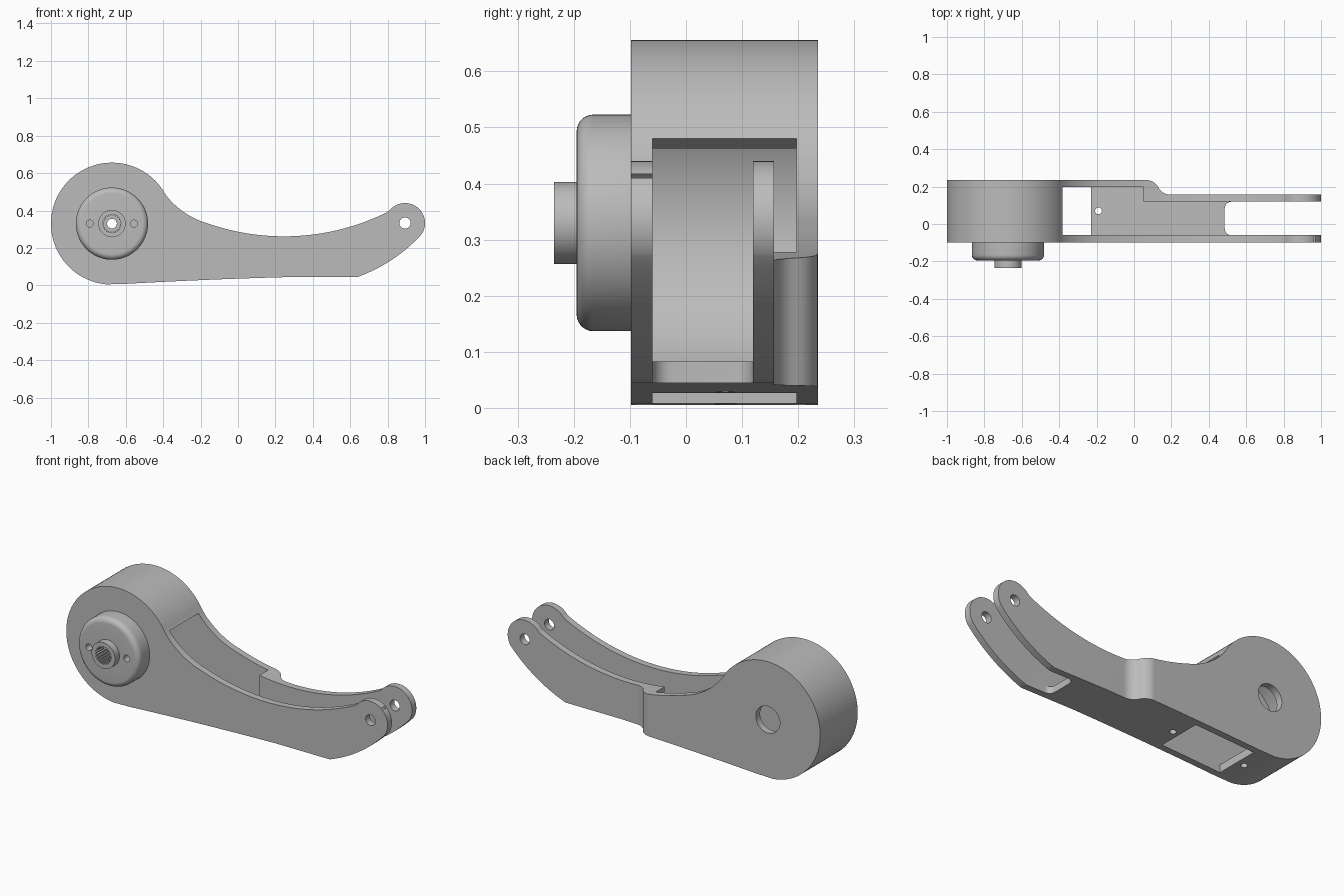
import bpy, bmesh
from math import sin, cos, pi, radians, atan2
from mathutils import Vector

if "Cube" in bpy.data.objects:
    bpy.data.objects.remove(bpy.data.objects["Cube"])

grey = bpy.data.materials.new("plain grey")
grey.use_nodes = True
grey.diffuse_color = (0.5, 0.5, 0.5, 1)
grey.node_tree.nodes["Principled BSDF"].inputs["Base Color"].default_value = (0.5, 0.5, 0.5, 1)

AXLE, DRUM_R, SHELL_R = (-0.674, 0.33), 0.326, 0.288
LUG, LUG_R = (0.893, 0.333), 0.107
FRONT, BACK, FORK_BACK, WALL = -0.098, 0.235, 0.157, 0.038


def ring(c, r, a0=0, a1=360, n=64, closed=True):
    steps = n if closed else n - 1
    return [(c[0] + r * cos(radians(a0 + (a1 - a0) * i / steps)),
             c[1] + r * sin(radians(a0 + (a1 - a0) * i / steps))) for i in range(n)]


def arc3(a, b, c, n=16):
    """Circular arc through three points."""
    (ax, ay), (bx, by), (cx, cy) = a, b, c
    d = 2 * (ax * (by - cy) + bx * (cy - ay) + cx * (ay - by))
    A, B, C = ax * ax + ay * ay, bx * bx + by * by, cx * cx + cy * cy
    o = Vector(((A * (by - cy) + B * (cy - ay) + C * (ay - by)) / d,
                (A * (cx - bx) + B * (ax - cx) + C * (bx - ax)) / d))
    v0, v1 = Vector(a) - o, Vector(c) - o
    t0 = atan2(v0.y, v0.x)
    sweep = (atan2(v1.y, v1.x) - t0 + pi) % (2 * pi) - pi
    return [tuple(o + v0.length * Vector((cos(t0 + sweep * i / n), sin(t0 + sweep * i / n))))
            for i in range(n + 1)]


def finish(bm, name):
    bmesh.ops.recalc_face_normals(bm, faces=bm.faces)
    mesh = bpy.data.meshes.new(name)
    bm.to_mesh(mesh)
    bm.free()
    mesh.materials.append(grey)
    ob = bpy.data.objects.new(name, mesh)
    bpy.context.collection.objects.link(ob)
    return ob


def prism(name, pts, lo, hi, plan=False):
    """Extrude an xz outline along y, or an xy outline along z if plan."""
    bm = bmesh.new()
    put = (lambda p, d: (p[0], p[1], d)) if plan else (lambda p, d: (p[0], d, p[1]))
    face = bm.faces.new([bm.verts.new(put(p, lo)) for p in pts])
    ext = bmesh.ops.extrude_face_region(bm, geom=[face])
    move = Vector((0, 0, hi - lo)) if plan else Vector((0, hi - lo, 0))
    bmesh.ops.translate(bm, vec=move, verts=[v for v in ext["geom"] if isinstance(v, bmesh.types.BMVert)])
    return finish(bm, name)


def select(ob):
    bpy.ops.object.select_all(action="DESELECT")
    bpy.context.view_layer.objects.active = ob
    ob.select_set(True)


def cut(ob, *args, **kw):
    cutter = prism("cutter", *args, **kw)
    mod = ob.modifiers.new("cut", "BOOLEAN")
    mod.operation, mod.solver, mod.object = "DIFFERENCE", "EXACT", cutter
    select(ob)
    bpy.ops.object.modifier_apply(modifier=mod.name)
    bpy.data.objects.remove(cutter)


# Arm outline: drum, hollow-backed beam, lug
outline = ring(AXLE, DRUM_R, 29.4, 265, 80, closed=False)
outline += arc3((-0.60, 0.008), (-0.15, 0.03), (0.3, 0.045))
outline += arc3((0.64, 0.045), (0.82, 0.135), (0.98, 0.271))
outline += ring(LUG, LUG_R, -32, 141, 32, closed=False)
outline += arc3((0.795, 0.39), (0.25, 0.262), (-0.15, 0.327), 32)
outline += arc3((-0.17, 0.333), (-0.29, 0.392), (-0.384, 0.48), 12)[:-1]
arm = prism("swing_arm", outline, FRONT, BACK)

# Stepped back face with an S bend
mid = (0.13, 0.196)
bend = arc3((0.06, BACK), (0.107, 0.222), mid, 10)
bend += arc3(mid, (0.153, 0.17), (0.2, FORK_BACK), 10)[1:]
cut(arm, bend + [(1.2, FORK_BACK), (1.2, 0.4), (0.06, 0.4)], -0.2, 1, plan=True)

# Hollow drum and the pocket that runs out along the beam
inner_front, inner_back, fork_in = FRONT + WALL, BACK - WALL, FORK_BACK - WALL
cut(arm, ring(AXLE, SHELL_R, n=96), inner_front, inner_back)
mouth = (AXLE[0] + 0.6 * cos(radians(27.4)), AXLE[1] + 0.6 * sin(radians(27.4)))
cut(arm, [AXLE, (-0.6, 0.052), (-0.23, 0.065), (0.05, 0.075), (0.05, 0.7), mouth],
    inner_front, inner_back)
cut(arm, [(-0.2, 0.066), (0.05, 0.075), (0.3, 0.083), (1.2, 0.083), (1.2, 0.7), (-0.2, 0.7)],
    inner_front, fork_in)

# Fork slot with rounded inner corners
r = 0.035
slot = [(1.2, inner_front), (1.2, fork_in)]
slot += ring((0.485 + r, fork_in - r), r, 90, 180, 8, closed=False)
slot += ring((0.485 + r, inner_front + r), r, 180, 270, 8, closed=False)
cut(arm, slot, -0.1, 0.7, plan=True)

# Underside window and its screw holes
cut(arm, [(-0.6, inner_front), (-0.23, inner_front), (-0.23, inner_back), (-0.6, inner_back)],
    -0.1, 0.1, plan=True)
for x in (-0.19, -0.645):
    cut(arm, ring((x, 0.07), 0.018, n=24), -0.1, 0.12, plan=True)

# Pivot holes
cut(arm, ring(LUG, 0.03, n=32), -0.3, 0.4)
cut(arm, ring(AXLE, 0.075, n=48), 0.15, 0.4)
cut(arm, ring(AXLE, 0.026, n=32), -0.3, 0.1)

# Hub cap: rounded disc and boss, turned about the axle
profile = [(0.026, FRONT), (0.026, -0.235), (0.073, -0.235), (0.073, -0.195)]
profile += ring((0.163, -0.165), 0.03, -90, 0, 8, closed=False) + [(0.193, FRONT)]
bm = bmesh.new()
verts = [bm.verts.new((AXLE[0] + p, y, AXLE[1])) for p, y in profile]
edges = [bm.edges.new((verts[i], verts[(i + 1) % len(verts)])) for i in range(len(verts))]
bmesh.ops.spin(bm, geom=verts + edges, cent=(AXLE[0], 0, AXLE[1]), axis=(0, 1, 0),
               angle=2 * pi, steps=72, use_merge=True)
bmesh.ops.remove_doubles(bm, verts=bm.verts, dist=1e-5)
hub = finish(bm, "hub_cap")

# Splined socket and two pin holes in the hub
teeth = 20
spline = []
for i in range(teeth * 4):
    spline.append(ring(AXLE, 0.05 if i % 4 < 2 else 0.043, n=teeth * 4)[i])
cut(hub, spline, -0.3, -0.14)
for side in (-1, 1):
    cut(hub, ring((AXLE[0] + side * 0.118, AXLE[1]), 0.019, n=24), -0.3, -0.14)

for ob in (arm, hub):
    select(ob)
    bpy.ops.object.shade_smooth_by_angle(angle=radians(30))
